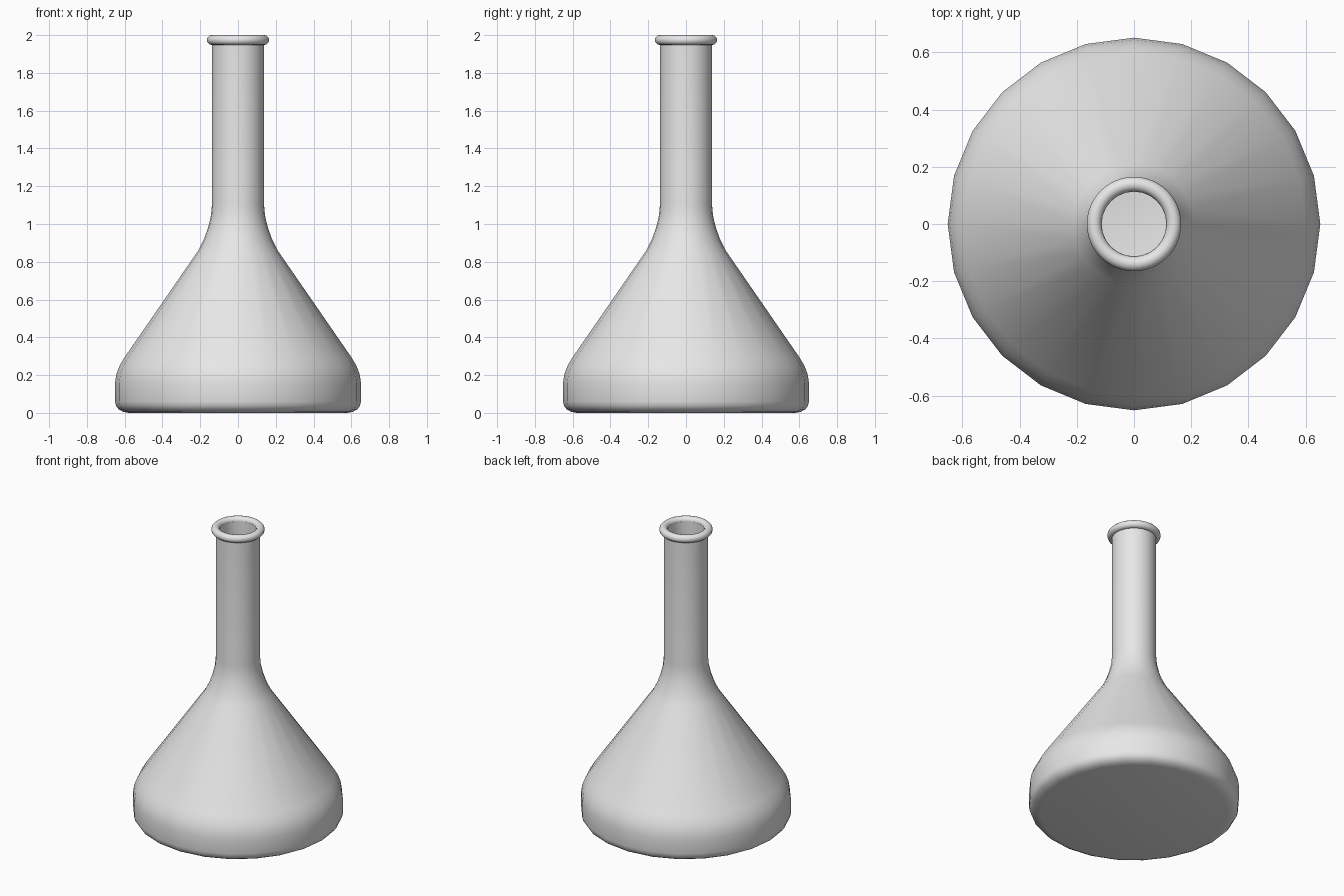
import bpy
import bmesh
from math import cos, sin, tau, radians

cube = bpy.data.objects.get("Cube")
if cube:
    bpy.data.objects.remove(cube, do_unlink=True)

# Single neutral grey
grey = bpy.data.materials.new("light_grey")
grey.use_nodes = True
colour = (0.8, 0.8, 0.8, 1)
grey.diffuse_color = colour
grey.node_tree.nodes["Principled BSDF"].inputs["Base Color"].default_value = colour


def lathe(name, profile, sides, closed=False):
    """Revolve (radius, height) points about z; cap the ends unless closed."""
    bm = bmesh.new()
    rings = []
    for r, z in profile:
        angles = [tau * i / sides for i in range(sides)]
        rings.append([bm.verts.new((r * cos(a), r * sin(a), z)) for a in angles])
    pairs = list(zip(rings, rings[1:]))
    if closed:
        pairs.append((rings[-1], rings[0]))
    else:
        bm.faces.new(rings[0][::-1])
        bm.faces.new(rings[-1])
    for low, high in pairs:
        for i in range(sides):
            j = (i + 1) % sides
            bm.faces.new((low[i], low[j], high[j], high[i]))
    bmesh.ops.recalc_face_normals(bm, faces=bm.faces)
    mesh = bpy.data.meshes.new(name)
    bm.to_mesh(mesh)
    bm.free()
    mesh.materials.append(grey)
    obj = bpy.data.objects.new(name, mesh)
    bpy.context.collection.objects.link(obj)
    bpy.ops.object.select_all(action="DESELECT")
    obj.select_set(True)
    bpy.context.view_layer.objects.active = obj
    bpy.ops.object.shade_smooth_by_angle(angle=radians(40))
    return obj


# Flask: rounded base, cone, flared shoulder, straight neck, then the inner wall
outer = [(0.58, 0), (0.608, 0.006), (0.632, 0.019), (0.646, 0.038), (0.651, 0.06),
         (0.651, 0.16), (0.644, 0.205), (0.627, 0.25), (0.6, 0.295),
         (0.21, 0.86), (0.18, 0.92), (0.157, 0.985), (0.143, 1.045), (0.138, 1.1),
         (0.138, 1.975)]
inner = [(0.113, 1.975), (0.113, 1.1), (0.132, 0.985), (0.185, 0.85),
         (0.575, 0.285), (0.625, 0.16), (0.625, 0.06), (0.58, 0.025)]
lathe("flask_body", outer + inner, 24)

# Rolled lip around the mouth
lip = [(0.139 + 0.026 * cos(tau * i / 12), 1.974 + 0.026 * sin(tau * i / 12))
       for i in range(12)]
lathe("rolled_lip", lip, 48, closed=True)
